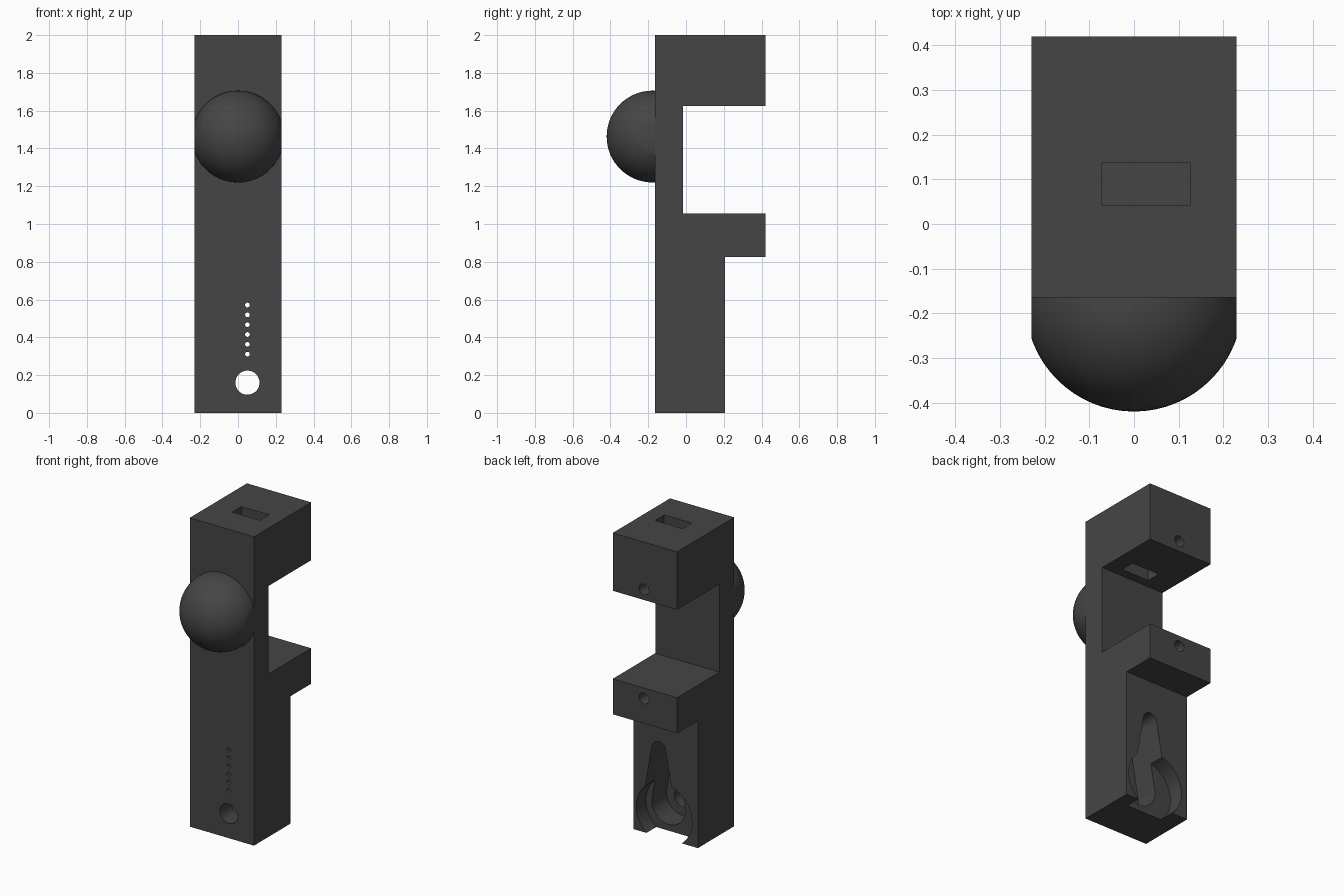
import bpy, bmesh, math
from mathutils import Vector

if "Cube" in bpy.data.objects:
    bpy.data.objects.remove(bpy.data.objects["Cube"])

HALF_W = 0.23
FRONT, BACK, ARM = -0.165, 0.207, 0.42

mat = bpy.data.materials.new("charcoal grey")
mat.diffuse_color = (0.06, 0.06, 0.06, 1)
mat.use_nodes = True
mat.node_tree.nodes["Principled BSDF"].inputs["Base Color"].default_value = mat.diffuse_color


def make_object(name, bm):
    bmesh.ops.recalc_face_normals(bm, faces=bm.faces)
    mesh = bpy.data.meshes.new(name)
    bm.to_mesh(mesh)
    bm.free()
    mesh.materials.append(mat)
    ob = bpy.data.objects.new(name, mesh)
    bpy.context.collection.objects.link(ob)
    return ob


def prism(name, points, offset):
    """Closed outline extruded along an offset."""
    bm = bmesh.new()
    face = bm.faces.new([bm.verts.new(p) for p in points])
    ext = bmesh.ops.extrude_face_region(bm, geom=[face])
    verts = [g for g in ext["geom"] if isinstance(g, bmesh.types.BMVert)]
    bmesh.ops.translate(bm, verts=verts, vec=Vector(offset))
    return make_object(name, bm)


def arc(x, z, r, y, start=0.0, end=2 * math.pi, n=48):
    full = abs(end - start) > 6.28
    steps = n if full else n - 1
    return [(x + r * math.cos(start + (end - start) * i / steps), y,
             z + r * math.sin(start + (end - start) * i / steps)) for i in range(n)]


def cut(target, cutter):
    mod = target.modifiers.new("cut", 'BOOLEAN')
    mod.operation = 'DIFFERENCE'
    mod.solver = 'EXACT'
    mod.object = cutter
    bpy.context.view_layer.objects.active = target
    bpy.ops.object.modifier_apply(modifier=mod.name)
    bpy.data.objects.remove(cutter, do_unlink=True)


def drill(target, x, z, r, y0, y1, n=32):
    cut(target, prism("drill", arc(x, z, r, y0, n=n), (0, y1 - y0, 0)))


# Body: stepped side profile with two rear arms
profile = [(FRONT, 0), (BACK, 0), (BACK, 0.825), (ARM, 0.825), (ARM, 1.055),
           (-0.015, 1.055), (-0.015, 1.625), (ARM, 1.625), (ARM, 2), (FRONT, 2)]
body = prism("body", [(-HALF_W, y, z) for y, z in profile], (2 * HALF_W, 0, 0))

# Rectangular slot through the upper arm
cut(body, prism("slot", [(-0.072, 0.043, 1.5), (0.126, 0.043, 1.5),
                         (0.126, 0.137, 1.5), (-0.072, 0.137, 1.5)], (0, 0, 0.6)))

# Round holes in the ends of both arms
for z in (1.693, 0.987):
    drill(body, 0.007, z, 0.035, 0.18, ARM + 0.1)

# Shallow round recess in the back, open at the bottom
drill(body, 0.012, 0.155, 0.2, BACK - 0.1, BACK + 0.1, n=64)

# Deep tapered pocket in the back
big, small, z_big, z_small = 0.12, 0.05, 0.16, 0.565
tilt = math.asin((big - small) / (z_small - z_big))
outline = (arc(0.05, z_small, small, BACK - 0.25, tilt, math.pi - tilt, 20)
           + arc(0.05, z_big, big, BACK - 0.25, math.pi - tilt, 2 * math.pi + tilt, 40))
cut(body, prism("pocket", outline, (0, 0.4, 0)))

# Front button hole and row of small holes
drill(body, 0.05, 0.16, 0.064, FRONT - 0.1, 0.0)
for i in range(6):
    drill(body, 0.05, 0.311 + 0.052 * i, 0.0125, FRONT - 0.1, 0.0, n=16)

# Front ball, trimmed flush with the body sides
bm = bmesh.new()
bmesh.ops.create_uvsphere(bm, u_segments=64, v_segments=32, radius=0.243)
bmesh.ops.translate(bm, verts=bm.verts, vec=(0, -0.177, 1.463))
for co, no in (((HALF_W, 0, 0), (1, 0, 0)), ((-HALF_W, 0, 0), (-1, 0, 0)),
               ((0, FRONT + 0.005, 0), (0, 1, 0))):
    res = bmesh.ops.bisect_plane(bm, geom=bm.verts[:] + bm.edges[:] + bm.faces[:],
                                 plane_co=co, plane_no=no, clear_outer=True)
    rim = [g for g in res["geom_cut"] if isinstance(g, bmesh.types.BMEdge)]
    bmesh.ops.holes_fill(bm, edges=rim, sides=0)
ball = make_object("front_ball", bm)

# Smooth round surfaces, keep hard edges
bpy.ops.object.select_all(action='DESELECT')
for ob in (body, ball):
    ob.select_set(True)
bpy.context.view_layer.objects.active = body
bpy.ops.object.shade_smooth_by_angle(angle=math.radians(25))
